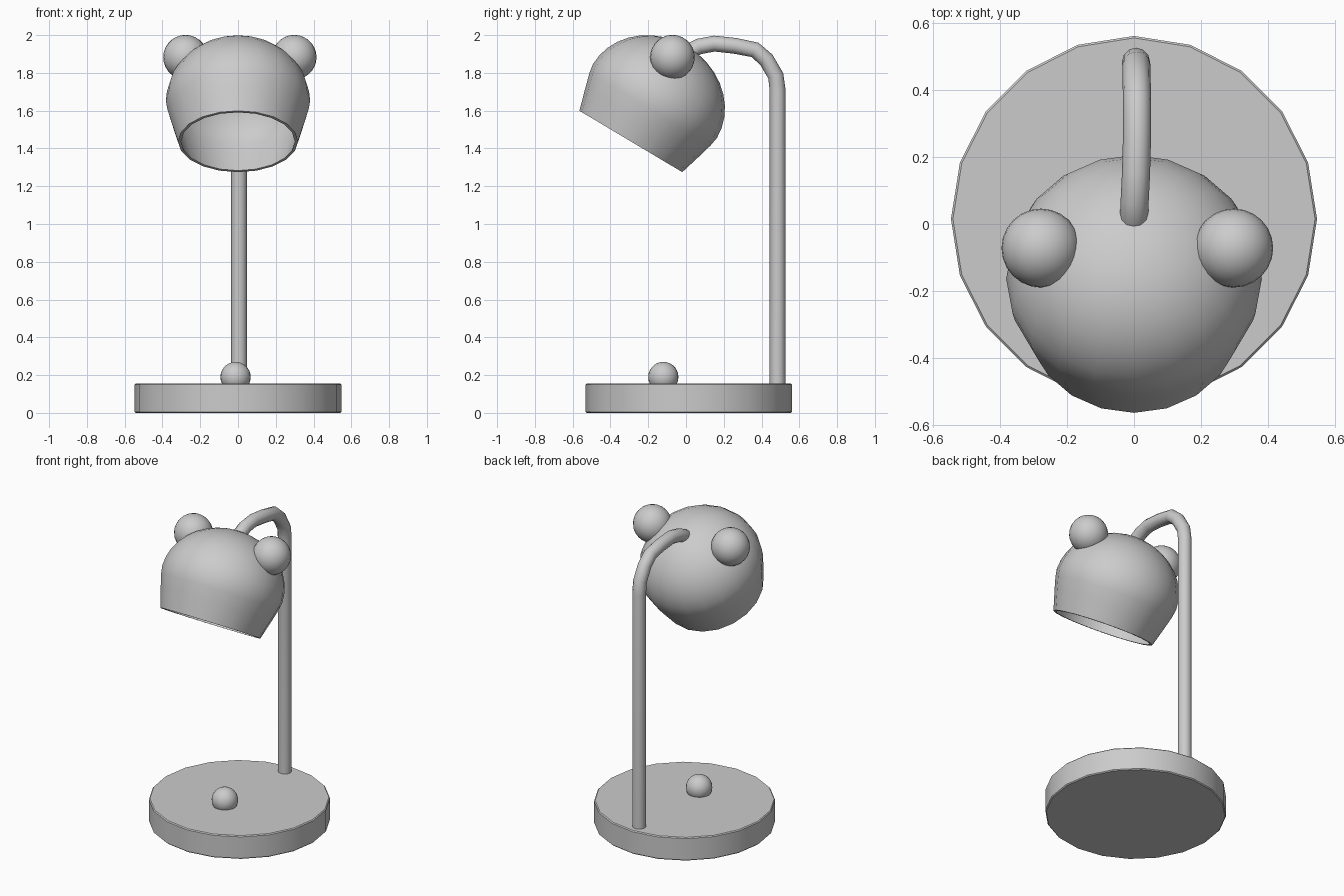
import bpy
import bmesh
from math import radians, sin, cos, atan2
from mathutils import Matrix

if "Cube" in bpy.data.objects:
    bpy.data.objects.remove(bpy.data.objects["Cube"])

SIDES = 20


def smooth(obj, angle=35):
    bpy.ops.object.select_all(action='DESELECT')
    obj.select_set(True)
    bpy.context.view_layer.objects.active = obj
    bpy.ops.object.shade_smooth_by_angle(angle=radians(angle))


def lathe(name, profile, sides, matrix):
    """Spin (radius, height) points about z; a zero radius closes the end."""
    bm = bmesh.new()
    pts = [bm.verts.new((0, r, h)) for r, h in profile]
    edges = [bm.edges.new(p) for p in zip(pts, pts[1:])]
    bmesh.ops.spin(bm, geom=pts + edges, cent=(0, 0, 0), axis=(0, 0, 1),
                   angle=radians(360), steps=sides, use_duplicate=False)
    bmesh.ops.remove_doubles(bm, verts=bm.verts, dist=0.0005)
    bmesh.ops.recalc_face_normals(bm, faces=bm.faces)
    bm.transform(matrix)
    mesh = bpy.data.meshes.new(name)
    bm.to_mesh(mesh)
    bm.free()
    obj = bpy.data.objects.new(name, mesh)
    bpy.context.collection.objects.link(obj)
    smooth(obj)
    return obj


def ball(name, location, radius):
    bpy.ops.mesh.primitive_uv_sphere_add(segments=24, ring_count=14,
                                         radius=radius, location=location)
    obj = bpy.context.object
    obj.name = name
    smooth(obj)


# Round base with a small softened edge
R, H, B = 0.547, 0.155, 0.006
lathe("base", [(0, 0), (R - B, 0), (R, B), (R, H - B), (R - B, H), (0, H)],
      SIDES, Matrix.Translation((0, 0.015, 0)))

# Button on the base
ball("button", (-0.013, -0.12, 0.19), 0.08)

# Bent pole
path = [(0.006, 0.485, 0.12), (0.006, 0.485, 1.71), (0.007, 0.475, 1.785),
        (0.008, 0.425, 1.87), (0.009, 0.365, 1.922), (0.009, 0.26, 1.943),
        (0.006, 0.15, 1.955), (0.002, 0.07, 1.94), (0, 0.02, 1.915),
        (0, -0.01, 1.88)]
curve = bpy.data.curves.new("pole", 'CURVE')
curve.dimensions = '3D'
curve.bevel_depth = 0.042
curve.bevel_resolution = 4
curve.use_fill_caps = True
spline = curve.splines.new('POLY')
spline.points.add(len(path) - 1)
for point, co in zip(spline.points, path):
    point.co = (*co, 1)
pole = bpy.data.objects.new("pole", curve)
bpy.context.collection.objects.link(pole)
bpy.ops.object.select_all(action='DESELECT')
pole.select_set(True)
bpy.context.view_layer.objects.active = pole
bpy.ops.object.convert(target='MESH')
smooth(bpy.context.object, 50)

# Hollow tilted shade: an outer skin and an inner skin joined at the rim
def shade_skin(inset):
    a, b, mid = 0.382 - inset, 0.335 - inset, 0.25
    dome = [(a * cos(radians(t)), mid + b * sin(radians(t)))
            for t in range(0, 90, 10)]
    return ([(0.317 - inset, 0), (0.352 - inset, 0.12), (0.374 - inset, 0.2)]
            + dome + [(0, mid + b)])


tilt = Matrix.Translation((0, -0.292, 1.437)) @ Matrix.Rotation(-atan2(0.325, 0.545), 4, 'X')
lathe("shade", shade_skin(0)[::-1] + shade_skin(0.016), SIDES, tilt)

# Two ears
for side, x in (("left", -0.278), ("right", 0.298)):
    ball(side + "_ear", (x, -0.072, 1.883), 0.118)
